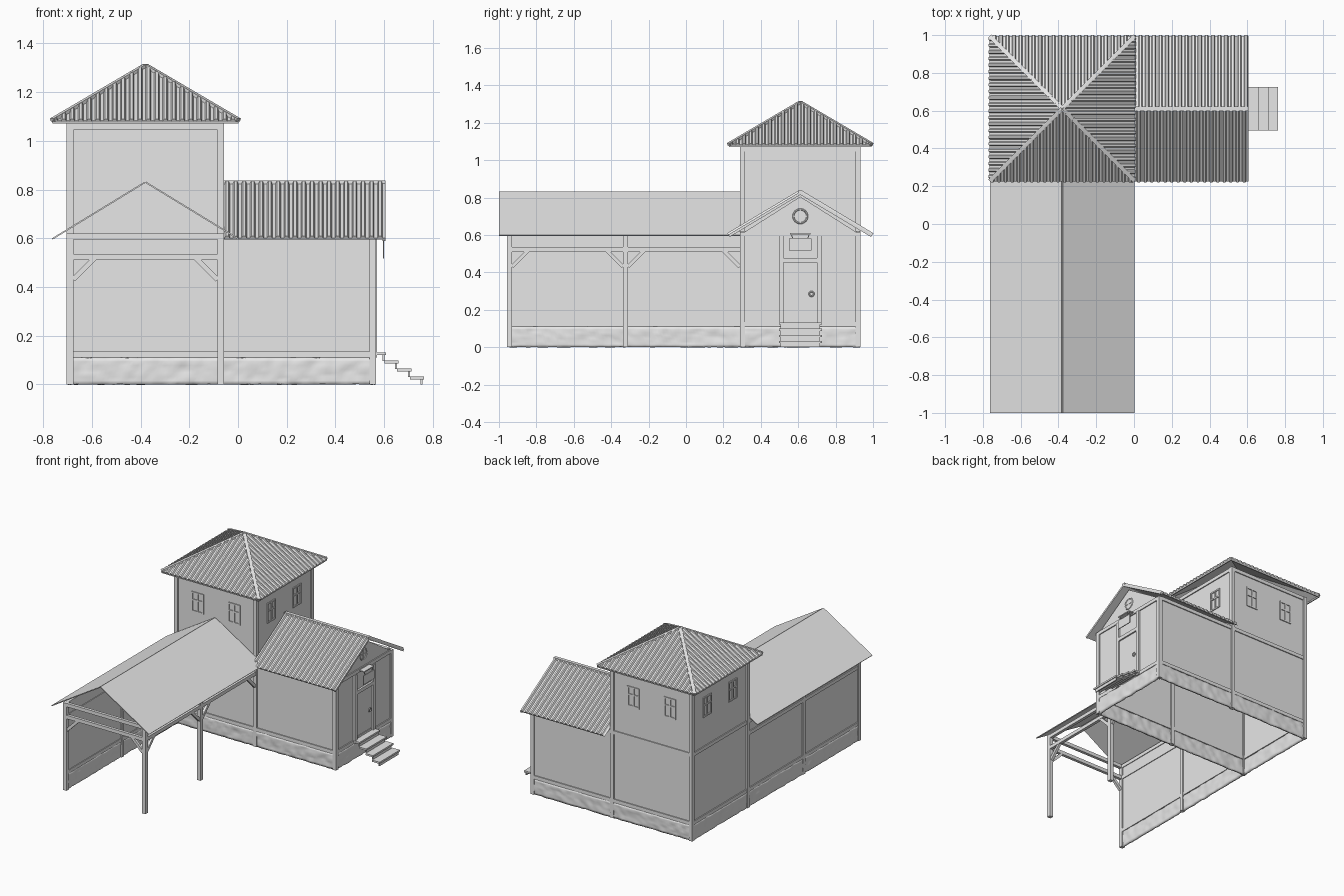
import bpy, bmesh, math
from mathutils import Vector, Matrix, noise

old = bpy.data.objects.get("Cube")
if old:
    bpy.data.objects.remove(old)

grey = bpy.data.materials.new("plain_grey")
grey.use_nodes = True
grey.diffuse_color = (0.8, 0.8, 0.8, 1)
grey.node_tree.nodes["Principled BSDF"].inputs["Base Color"].default_value = (0.8, 0.8, 0.8, 1)

# Shared layout: tower centre, half width, post width, sill height, eave height
CX, CY, H, P, SILL, EAVE = -0.38, 0.611, 0.323, 0.027, 0.11, 0.595
LEFT, RIGHT, FRONT, BACK = CX - H, CX + H, CY - H, CY + H
END = 0.567
SHED, MID = -0.957, -0.337
BEAM = 0.025
CENTRE = Matrix.Translation((CX, CY, 0))
SIDES = [CENTRE @ Matrix.Rotation(i * math.pi / 2, 4, "Z") for i in range(4)]


def finish(name, bm, normals=True):
    if normals:
        bmesh.ops.recalc_face_normals(bm, faces=bm.faces)
    mesh = bpy.data.meshes.new(name)
    bm.to_mesh(mesh)
    bm.free()
    mesh.materials.append(grey)
    obj = bpy.data.objects.new(name, mesh)
    bpy.context.collection.objects.link(obj)
    return obj


def box(bm, x0, x1, y0, y1, z0, z1, m=Matrix()):
    size = Matrix.Diagonal((x1 - x0, y1 - y0, z1 - z0, 1))
    mid = Matrix.Translation(((x0 + x1) / 2, (y0 + y1) / 2, (z0 + z1) / 2))
    bmesh.ops.create_cube(bm, size=1, matrix=m @ mid @ size)


def part(name, boxes, mats=(Matrix(),)):
    bm = bmesh.new()
    for m in mats:
        for b in boxes:
            box(bm, *b, m=m)
    return finish(name, bm)


def bars(name, pairs, w, h):
    """Rectangular bars running between pairs of points."""
    bm = bmesh.new()
    for p, q in pairs:
        p, q = Vector(p), Vector(q)
        turn = (q - p).to_track_quat("Y", "Z").to_matrix().to_4x4()
        box(bm, -w / 2, w / 2, 0, (q - p).length, -h / 2, h / 2, Matrix.Translation(p) @ turn)
    return finish(name, bm)


def extrude(name, points, direction, cuts=(), m=Matrix()):
    bm = bmesh.new()
    face = bm.faces.new([bm.verts.new(p) for p in points])
    new = bmesh.ops.extrude_face_region(bm, geom=[face], use_keep_orig=True)["geom"]
    bmesh.ops.translate(bm, vec=direction, verts=[v for v in new if isinstance(v, bmesh.types.BMVert)])
    bmesh.ops.recalc_face_normals(bm, faces=bm.faces)
    for co, no in cuts:
        geom = bm.verts[:] + bm.edges[:] + bm.faces[:]
        bmesh.ops.bisect_plane(bm, geom=geom, plane_co=co, plane_no=no, clear_outer=True)
    bm.transform(m)
    return finish(name, bm, False)


def slope(name, centre, turn, width, run, rise, ribs=True, hip=False):
    """One roof plane from its eave centre, rising along its local y."""
    length, base = math.hypot(run, rise), 0.006
    top = [(-width / 2, base), (width / 2, base)]
    if ribs:
        count = round(width / 0.035)
        pitch = width / count
        top = [(-width / 2 + (i + f) * pitch, base + h) for i in range(count)
               for f, h in ((0.04, 0), (0.2, 0.011), (0.52, 0.011), (0.68, 0))]
    outline = [(-width / 2, 0, 0)] + [(u, 0, w) for u, w in top] + [(width / 2, 0, 0)]
    cuts = [((s * width / 2, 0, 0), (s * length, width / 2, 0)) for s in (-1, 1)] if hip else []
    m = (Matrix.Translation(centre) @ Matrix.Rotation(turn, 4, "Z")
         @ Matrix.Rotation(math.atan2(rise, run), 4, "X"))
    return extrude(name, outline, (0, length, 0), cuts, m)


def stone(name, x0, y0, x1, y1):
    """Rough plinth strip under a wall."""
    a, b = Vector((x0, y0, 0)), Vector((x1, y1, 0))
    n = max(4, int((b - a).length / 0.016))
    side = (b - a).normalized().cross(Vector((0, 0, 1)))
    bm = bmesh.new()
    rows = []
    for i in range(n + 1):
        col = []
        for j in range(8):
            p = a.lerp(b, i / n) + Vector((0, 0, SILL * j / 7))
            bump = noise.noise(Vector((p.x * 24, p.y * 24, p.z * 40))) * 0.007
            drop = noise.noise(p * 30) * 0.004 if j == 0 else 0
            col.append(bm.verts.new(p + side * bump + Vector((0, 0, max(drop, 0)))))
        rows.append(col)
    for c, d in zip(rows, rows[1:]):
        for j in range(7):
            bm.faces.new((c[j], d[j], d[j + 1], c[j + 1]))
    for f in bm.faces:
        f.smooth = True
    mod = finish(name, bm, False).modifiers.new("thickness", "SOLIDIFY")
    mod.thickness, mod.offset = 0.014, 0


# Posts
xs, ys = (LEFT, RIGHT - P), (FRONT, BACK - P)
part("tower_posts", [(x, x + P, y, y + P, 0, 1.07) for x in xs for y in ys])
part("wing_posts", [(END - P, END, y, y + P, 0, 0.615) for y in ys])
part("shed_posts", [(x, x + P, y, y + P, 0, 0.62) for x in xs for y in (SHED, MID)])

# Wall panels, set back from the post faces
I, J = 0.01, 0.019
part("tower_upper_walls", [(-H + J, H - J, -H + I, -H + J, EAVE, 1.07)], SIDES)
part("tower_lower_walls", [(LEFT + J, END - J, FRONT + I, FRONT + J, SILL, 0.62),
                           (LEFT + J, END - J, BACK - J, BACK - I, SILL, 0.62),
                           (LEFT + I, LEFT + J, FRONT + I, BACK - I, SILL, 0.62)])
part("wing_end_wall", [(END - J, END - I, FRONT + I, BACK - I, SILL, 0.6)])
part("shed_side_wall", [(LEFT + I, LEFT + J, SHED + I, FRONT + I, SILL, 0.62)])
extrude("wing_gable", [(END - J, FRONT, 0.6), (END - J, BACK, 0.6), (END - J, CY, 0.805)], (J - I, 0, 0))

# Stone plinth
S = 0.012
for y, side in ((FRONT + S, "front"), (BACK - S, "back")):
    stone(side + "_tower_plinth", LEFT + P / 2, y, RIGHT - P / 2, y)
    stone(side + "_wing_plinth", RIGHT - P / 2, y, END - P / 2, y)
stone("tower_left_plinth", LEFT + S, BACK - S, LEFT + S, FRONT + S)
stone("shed_left_plinth", LEFT + S, FRONT + S, LEFT + S, SHED + S)
stone("wing_end_plinth", END - S, FRONT + S, END - S, BACK - S)

# Horizontal timbers
E = 0.003
part("tower_beams", [(-H + P, H - P, -H + E, -H + P - E, z, z + BEAM) for z in (EAVE, 1.045)], SIDES)
sills = [(LEFT + P, END - P, y + E, y + P - E, z, z + BEAM) for y in ys for z in (SILL, EAVE)]
sills += [(LEFT + E, LEFT + P - E, SHED + P, BACK - P, z, z + BEAM) for z in (SILL, EAVE)]
sills += [(END - P + E, END - E, y0, y1, SILL, SILL + BEAM)
          for y0, y1 in ((FRONT + P, CY - 0.115), (CY + 0.115, BACK - P))]
sills += [(END - P + E, END - E, FRONT + P, BACK - P, EAVE, EAVE + BEAM)]
part("wall_sills_and_plates", sills)
ties = [(LEFT + P, RIGHT - P, y + E, y + P - E, z, z + BEAM) for y in (SHED, MID) for z in (0.51, EAVE)]
ties += [(x + E, x + P - E, SHED + P, FRONT, z, z + BEAM) for x in xs for z in (0.51, EAVE)]
part("shed_beams", ties)

# Diagonal braces under the shed beams
B, LOW, HIGH = 0.09, 0.43, 0.52
braces = []
for x, d in ((LEFT + P, B), (RIGHT - P, -B)):
    braces.append(((x, SHED + P / 2, LOW), (x + d, SHED + P / 2, HIGH)))
for y, d in ((SHED + P, B), (MID, -B), (MID + P, B), (FRONT, -B)):
    braces.append(((RIGHT - P / 2, y, LOW), (RIGHT - P / 2, y + d, HIGH)))
bars("shed_braces", braces, 0.018, 0.02)

# Tower hip roof
R, BASE, RISE = 0.382, 1.075, 0.226
for i, m in enumerate(SIDES):
    slope(f"tower_roof_{i + 1}", m @ Vector((0, -R, BASE)), i * math.pi / 2, 2 * R, R, RISE, hip=True)
apex = (CX, CY, BASE + RISE + 0.008)
bars("tower_hip_caps", [((CX + a * R, CY + b * R, BASE + 0.01), apex) for a in (-1, 1) for b in (-1, 1)],
     0.022, 0.014)
part("tower_eave_trim", [(-R, R, -R, -R + 0.008, BASE - 0.005, BASE + 0.008)], SIDES)

# Wing gable roof
W0, W1 = RIGHT, 0.605
for i, s in enumerate((-1, 1)):
    slope(f"wing_roof_{i + 1}", ((W0 + W1) / 2, CY + s * R, EAVE), i * math.pi, W1 - W0, R, 0.228)
part("wing_ridge_cap", [(W0, W1, CY - 0.012, CY + 0.012, EAVE + 0.226, EAVE + 0.243)])
bars("wing_verge_boards", [((W1 - 0.006, CY + s * R, EAVE), (W1 - 0.006, CY, EAVE + 0.228)) for s in (-1, 1)],
     0.012, 0.014)

# Plain shed roof
for i, s in enumerate((-1, 1)):
    slope(f"shed_roof_{i + 1}", (CX + s * 0.38, (FRONT - 1) / 2, EAVE), -s * -math.pi / 2,
          1 + FRONT, 0.38, 0.232, ribs=False)

# Tower windows: frame, mullion and crossbar, two on each side
panes = []
for c in (-0.143, 0.143):
    f0, f1, w, z0, z1 = -H + 0.004, -H + J, 0.047, 0.825, 0.967
    panes += [(c + u - 0.005, c + u + 0.005, f0, f1, z0, z1) for u in (-w + 0.005, 0, w - 0.005)]
    panes += [(c - w, c + w, f0, f1, z - 0.005, z + 0.005) for z in (z0 + 0.005, 0.91, z1 - 0.005)]
part("tower_windows", panes, SIDES)

# Door, frame and handle
D0, D1 = END - J, END + 0.004
part("door_frame", [(D0, D1, CY - 0.115, CY - 0.09, SILL, EAVE), (D0, D1, CY + 0.09, CY + 0.115, SILL, EAVE),
                    (D0, D1, CY - 0.09, CY + 0.09, 0.452, 0.477)])
part("door", [(D0, END - 0.006, CY - 0.09, CY + 0.09, 0.13, 0.452),
              (D0, END - 0.002, CY - 0.075, CY + 0.075, 0.14, 0.15)])


def ring(name, x, y, z, radius, tube):
    bpy.ops.mesh.primitive_torus_add(location=(x, y, z), rotation=(0, math.pi / 2, 0), major_radius=radius,
                                     minor_radius=tube, major_segments=24, minor_segments=6)
    obj = bpy.context.object
    obj.name = name
    obj.data.materials.append(grey)
    bpy.ops.object.shade_smooth_by_angle()


ring("door_handle", END - 0.001, CY + 0.06, 0.285, 0.012, 0.004)

# Round gable vent
ring("gable_vent_ring", END - I, CY, 0.70, 0.037, 0.005)
part("gable_vent_bars", [(END - J, END - I + 0.003, CY - 0.036, CY + 0.036, 0.697, 0.703),
                         (END - J, END - I + 0.003, CY - 0.003, CY + 0.003, 0.664, 0.736)])

# Hanging board over the door
part("hanging_board", [(0.594, 0.6, CY - 0.06, CY + 0.06, 0.517, 0.58)])
bars("board_hangers", [((0.597, CY + s * 0.04, 0.58), (0.597, CY + s * 0.05, 0.61)) for s in (-1, 1)], 0.005, 0.005)
part("board_bracket", [(END - I, 0.602, CY - 0.055, CY + 0.055, 0.603, 0.61)])

# Entrance steps
steps = []
for i in range(4):
    x, z = END + 0.04 + i * 0.052, 0.132 - i * 0.033
    steps.append((x - 0.058, x, CY - 0.115, CY + 0.115, z - 0.012, z))
    steps.append((x - 0.014, x - 0.006, CY - 0.105, CY + 0.105, max(z - 0.035, 0), z - 0.01))
part("entrance_steps", steps)
